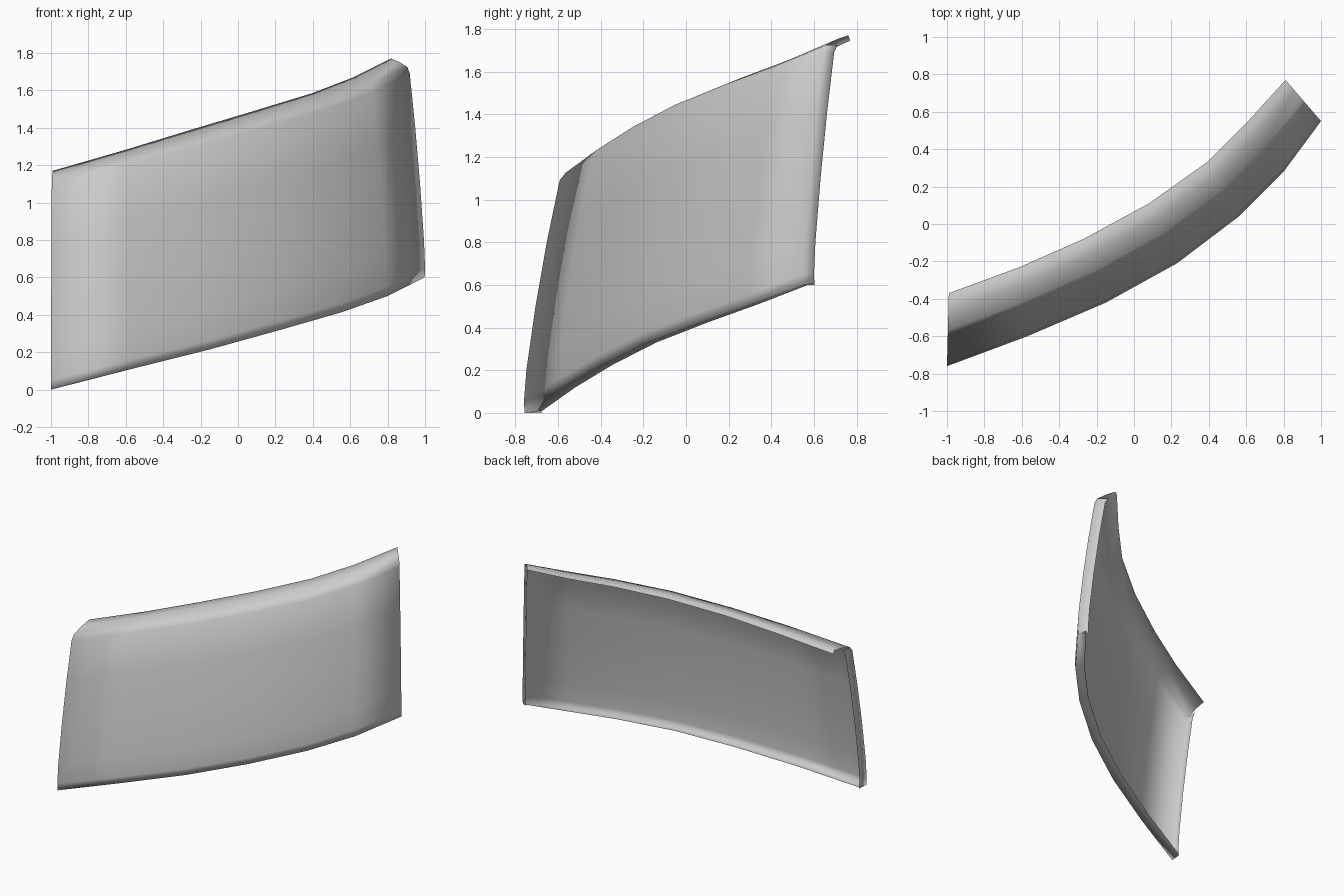
import bpy
import bmesh
from mathutils import Vector

if "Cube" in bpy.data.objects:
    bpy.data.objects.remove(bpy.data.objects["Cube"])

# Plan curve of the lower front edge (x, y, z) and of the upper back edge (x, y)
LOWER = [(-1, -.76, 0), (-.57, -.60, .11), (-.15, -.42, .215), (.23, -.21, .32),
         (.56, .04, .415), (.80, .28, .50), (1, .55, .60)]
UPPER = [(-.99, -.37), (-.61, -.23), (-.27, -.08), (.08, .11),
         (.39, .33), (.61, .55), (.81, .77)]

# Cross-section: (fraction from lower to upper curve, height); lip, face, shoulder
PROFILE = [(.22, .01), (.01, 0), (0, .05), (.03, .2), (.14, .5), (.275, .8),
           (.43, 1.09), (.50, 1.125), (.75, 1.155), (.96, 1.17), (1, 1.145)]
FACE_ROWS = range(1, 8)

bm = bmesh.new()

# Curved outer skin with folded top and bottom lips
columns = []
for (x, y, z), (ux, uy) in zip(LOWER, UPPER):
    columns.append([bm.verts.new((x + f * (ux - x), y + f * (uy - y), z + h))
                    for f, h in PROFILE])
for a, b in zip(columns, columns[1:]):
    for j in range(len(PROFILE) - 1):
        bm.faces.new((a[j], b[j], b[j + 1], a[j + 1]))


# Narrow return flange along each end
def end_flange(column, offset):
    face = [column[j] for j in FACE_ROWS]
    inner = [bm.verts.new(v.co + Vector(offset)) for v in face]
    for j in range(len(face) - 1):
        bm.faces.new((face[j], face[j + 1], inner[j + 1], inner[j]))


end_flange(columns[0], (.005, .08, 0))
end_flange(columns[-1], (-.06, .05, 0))

bmesh.ops.recalc_face_normals(bm, faces=bm.faces)
# Make the normals point outward (the front of the panel faces -y)
if sum(f.normal.y * f.calc_area() for f in bm.faces) > 0:
    bmesh.ops.reverse_faces(bm, faces=bm.faces)
for f in bm.faces:
    f.smooth = True

mesh = bpy.data.meshes.new("curved_panel")
bm.to_mesh(mesh)
bm.free()
panel = bpy.data.objects.new("curved_panel", mesh)
bpy.context.collection.objects.link(panel)
